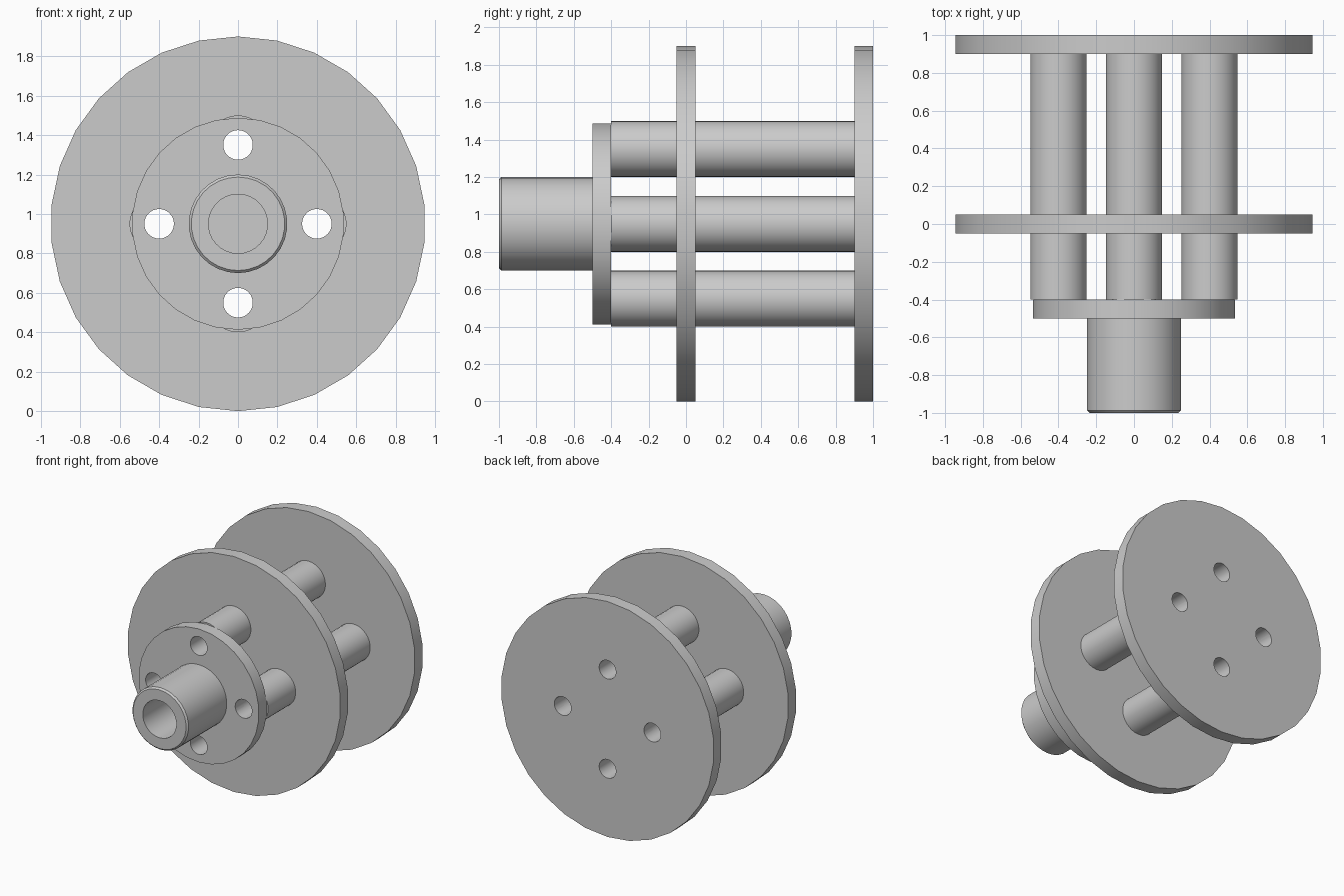
import bpy, bmesh, math
from mathutils import Vector

if "Cube" in bpy.data.objects:
    bpy.data.objects.remove(bpy.data.objects["Cube"])

SIDES = 30
AXIS_Z = 0.95        # height of the main axis
SPREAD = 0.4         # distance of the columns from the axis
COLUMN_R, BORE_R = 0.15, 0.075

grey = bpy.data.materials.new("plain grey")
grey.use_nodes = True
colour = (0.6, 0.6, 0.6, 1)
grey.diffuse_color = colour
grey.node_tree.nodes["Principled BSDF"].inputs["Base Color"].default_value = colour


def lathe(name, profile, x=0, z=0, closed=False):
    """Revolve (radius, y) points around a line parallel to y."""
    bm = bmesh.new()
    verts = [bm.verts.new((0, y, r)) for r, y in profile]
    pairs = list(zip(verts, verts[1:]))
    if closed:
        pairs.append((verts[-1], verts[0]))
    edges = [bm.edges.new(p) for p in pairs]
    bmesh.ops.spin(bm, geom=verts + edges, cent=(0, 0, 0), axis=(0, 1, 0),
                   angle=math.tau, steps=SIDES)
    bmesh.ops.remove_doubles(bm, verts=bm.verts[:], dist=0.0001)
    bmesh.ops.dissolve_degenerate(bm, edges=bm.edges[:], dist=0.0001)
    bmesh.ops.recalc_face_normals(bm, faces=bm.faces[:])
    mesh = bpy.data.meshes.new(name)
    bm.to_mesh(mesh)
    bm.free()
    mesh.materials.append(grey)
    obj = bpy.data.objects.new(name, mesh)
    obj.location = Vector((x, 0, AXIS_Z + z))
    bpy.context.collection.objects.link(obj)
    return obj


def rod(radius, y0, y1):
    return [(0, y0), (radius, y0), (radius, y1), (0, y1)]


def activate(obj):
    bpy.ops.object.select_all(action="DESELECT")
    obj.select_set(True)
    bpy.context.view_layer.objects.active = obj


def drill(obj, radius):
    """Cut the four column holes through a plate."""
    for x, z in places.values():
        cutter = lathe("hole_cutter", rod(radius, -1.5, 1.5), x, z)
        cutter.hide_render = True
        bpy.context.view_layer.update()
        activate(obj)
        cut = obj.modifiers.new("hole", "BOOLEAN")
        cut.operation, cut.solver, cut.object = "DIFFERENCE", "EXACT", cutter
        bpy.ops.object.modifier_apply(modifier=cut.name)
        bpy.data.objects.remove(cutter)


places = {"top": (0, SPREAD), "bottom": (0, -SPREAD),
          "left": (SPREAD, 0), "right": (-SPREAD, 0)}

# Large round plates; the middle one is threaded by the columns
back_plate = lathe("back_plate", rod(0.95, 0.9, 1.0))
drill(back_plate, BORE_R)
middle_plate = lathe("middle_plate", rod(0.95, -0.05, 0.05))
drill(middle_plate, COLUMN_R - 0.01)

# Hollow hub with a chamfered nose and a flange
flanged_hub = lathe("flanged_hub", [
    (0.15, -1.0), (0.237, -1.0), (0.25, -0.987), (0.25, -0.5),
    (0.5375, -0.5), (0.5375, -0.4), (0.15, -0.4)], closed=True)
drill(flanged_hub, BORE_R)

# Four hollow columns
columns = [lathe(side + "_column", [(BORE_R, -0.4), (COLUMN_R, -0.4),
                                    (COLUMN_R, 0.9), (BORE_R, 0.9)], x, z, closed=True)
           for side, (x, z) in places.items()]

for obj in [back_plate, middle_plate, flanged_hub] + columns:
    activate(obj)
    bpy.ops.object.shade_smooth_by_angle(angle=math.radians(30))
